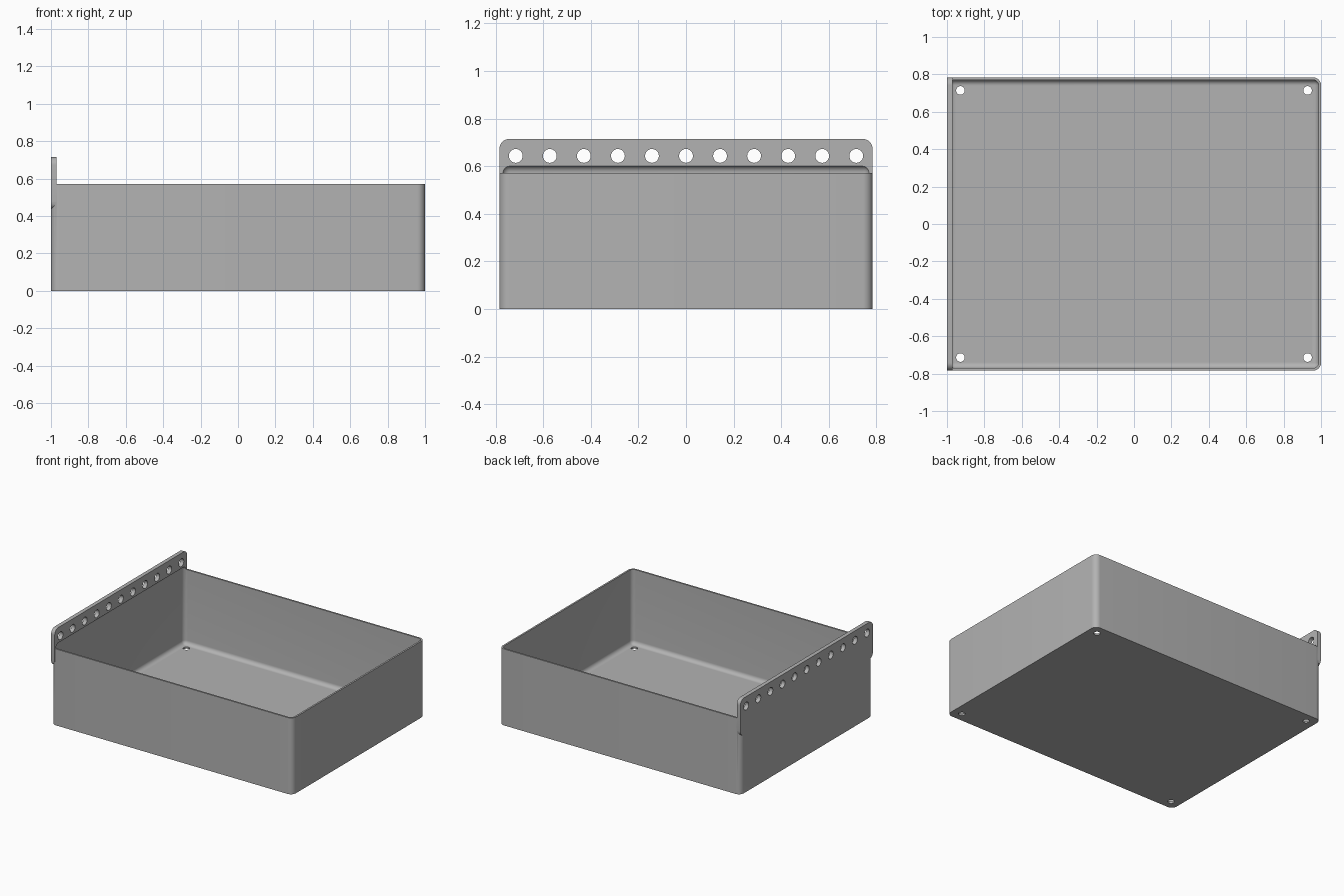
import bpy
import bmesh
from mathutils import Matrix, Vector

default = bpy.data.objects.get("Cube")
if default:
    bpy.data.objects.remove(default, do_unlink=True)

HALF_X, HALF_Y, HEIGHT = 1.0, 0.784, 0.572
WALL = 0.013
FLANGE_BACK, FLANGE_FACE = -HALF_X, -0.97

grey = bpy.data.materials.new("plain grey")
grey.use_nodes = True
grey.diffuse_color = (0.45, 0.45, 0.45, 1)
grey.node_tree.nodes["Principled BSDF"].inputs["Base Color"].default_value = grey.diffuse_color


def add_object(name, bm):
    mesh = bpy.data.meshes.new(name)
    bm.to_mesh(mesh)
    bm.free()
    mesh.materials.append(grey)
    obj = bpy.data.objects.new(name, mesh)
    bpy.context.collection.objects.link(obj)
    return obj


def rounded_box(name, low, high, radius, axis=None, segments=8):
    """Box with every edge rounded, or only the edges along one axis."""
    low, high = Vector(low), Vector(high)
    bm = bmesh.new()
    bmesh.ops.create_cube(bm, size=1)
    for v in bm.verts:
        v.co = (low + high) / 2 + v.co * (high - low)
    edges = [e for e in bm.edges if axis is None
             or abs((e.verts[0].co - e.verts[1].co).normalized()[axis]) > 0.9]
    bmesh.ops.bevel(bm, geom=edges, offset=radius, segments=segments,
                    profile=0.5, affect='EDGES')
    return add_object(name, bm)


def hole_cutters(name, centres, radius, depth, axis):
    """A set of separate cylinders along one axis."""
    bm = bmesh.new()
    turn = Matrix.Rotation(1.5707963, 4, 'Y') if axis == 'X' else Matrix()
    for centre in centres:
        bmesh.ops.create_cone(bm, cap_ends=True, segments=32, radius1=radius,
                              radius2=radius, depth=depth,
                              matrix=Matrix.Translation(centre) @ turn)
    return add_object(name, bm)


def combine(target, other, operation):
    mod = target.modifiers.new(operation.lower(), 'BOOLEAN')
    mod.operation, mod.solver, mod.object = operation, 'EXACT', other
    bpy.context.view_layer.objects.active = target
    bpy.ops.object.modifier_apply(modifier=mod.name)
    bpy.data.objects.remove(other, do_unlink=True)


# Outer body with rounded upright corners
tray = rounded_box("tray", (-HALF_X, -HALF_Y, 0), (HALF_X, HALF_Y, HEIGHT), 0.042, axis=2)

# Mounting flange along one short side
flange = rounded_box("mounting_flange", (FLANGE_BACK, -HALF_Y, 0.435),
                     (FLANGE_FACE, HALF_Y, 0.714), 0.042, axis=0)
combine(tray, flange, 'UNION')

# Round-edged cavity, which also hollows the foot of the flange
cavity = rounded_box("cavity_cutter", (WALL - HALF_X, WALL - HALF_Y, WALL),
                     (HALF_X - WALL, HALF_Y - WALL, 0.603), 0.03)
combine(tray, cavity, 'DIFFERENCE')

# Row of holes in the flange
row = [(-0.985, 0.143 * i, 0.643) for i in range(-5, 6)]
combine(tray, hole_cutters("flange_hole_cutters", row, 0.029, 0.1, 'X'), 'DIFFERENCE')

# Screw holes in the floor corners
corners = [(0.928 * sx, 0.714 * sy, 0) for sx in (-1, 1) for sy in (-1, 1)]
combine(tray, hole_cutters("floor_hole_cutters", corners, 0.023, 0.1, 'Z'), 'DIFFERENCE')

# Smooth the roundings, keep the edges crisp
bpy.ops.object.select_all(action='DESELECT')
tray.select_set(True)
bpy.context.view_layer.objects.active = tray
bpy.ops.object.shade_smooth_by_angle(angle=0.6)
